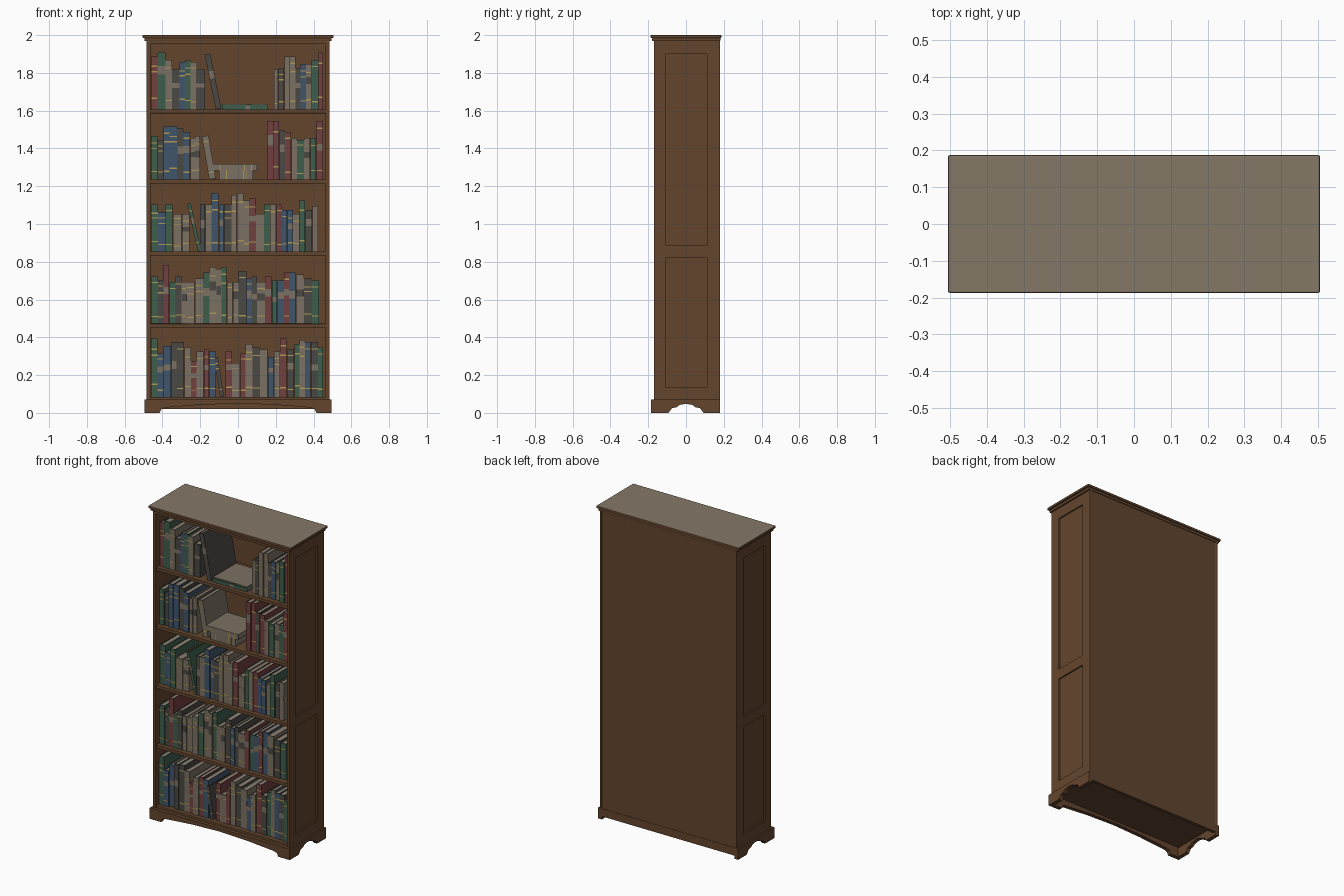
import bpy, bmesh, math, random
from mathutils import Matrix, Vector

if "Cube" in bpy.data.objects:
    bpy.data.objects.remove(bpy.data.objects["Cube"])
random.seed(7)

COLOURS = {
    "wood": (0.125, 0.060, 0.027),
    "top_taupe": (0.235, 0.190, 0.137),
    "red": (0.170, 0.050, 0.050),
    "green": (0.047, 0.110, 0.070),
    "blue": (0.052, 0.090, 0.150),
    "charcoal": (0.070, 0.065, 0.058),
    "tan": (0.200, 0.165, 0.125),
    "pages": (0.260, 0.215, 0.165),
    "gold": (0.430, 0.320, 0.090),
}
MATS = {}
for name, rgb in COLOURS.items():
    m = bpy.data.materials.new(name)
    m.use_nodes = True
    m.diffuse_color = (*rgb, 1)
    bsdf = m.node_tree.nodes["Principled BSDF"]
    bsdf.inputs["Base Color"].default_value = (*rgb, 1)
    bsdf.inputs["Roughness"].default_value = 0.8
    MATS[name] = m


def finish(name, bm, mats, matrix=None):
    bmesh.ops.recalc_face_normals(bm, faces=bm.faces)
    me = bpy.data.meshes.new(name)
    bm.to_mesh(me)
    bm.free()
    for m in mats:
        me.materials.append(MATS[m])
    ob = bpy.data.objects.new(name, me)
    if matrix:
        ob.matrix_world = matrix
    bpy.context.collection.objects.link(ob)
    return ob


def add_box(bm, x, y, z, mat=0):
    """Box from three (low, high) ranges."""
    size = Vector([r[1] - r[0] for r in (x, y, z)])
    mid = Vector([(r[1] + r[0]) / 2 for r in (x, y, z)])
    out = bmesh.ops.create_cube(bm, size=1, matrix=Matrix.Translation(mid) @ Matrix.Diagonal(size).to_4x4())
    for f in {f for v in out["verts"] for f in v.link_faces}:
        f.material_index = mat


def box(name, x, y, z, bevel=0):
    bm = bmesh.new()
    add_box(bm, x, y, z)
    if bevel:
        bmesh.ops.bevel(bm, geom=bm.edges[:], offset=bevel, segments=2, profile=0.5, affect="EDGES")
    return finish(name, bm, ["wood"])


def apron(name, half, top, place, thickness):
    """Skirt board: mirrored half outline, extruded; place maps (u, depth, z) to space."""
    low = half + [(-u, z) for u, z in reversed(half[:-1])]
    outline = low + [(-half[0][0], top), (half[0][0], top)]
    bm = bmesh.new()
    face = bm.faces.new([bm.verts.new(place(u, 0, z)) for u, z in outline])
    ext = bmesh.ops.extrude_face_region(bm, geom=[face])
    shift = Vector(place(0, thickness, 0)) - Vector(place(0, 0, 0))
    bmesh.ops.translate(bm, vec=shift, verts=[v for v in ext["geom"] if isinstance(v, bmesh.types.BMVert)])
    return finish(name, bm, ["wood"])


# Carcass: back, floor, ceiling and panelled sides
box("back_panel", (-0.478, 0.478), (0.165, 0.178), (0.02, 1.975))
box("ceiling", (-0.475, 0.475), (-0.16, 0.17), (1.952, 1.975))
box("top_rail", (-0.47, 0.47), (-0.17, -0.15), (1.952, 1.975))
for s, side in ((1, "left"), (-1, "right")):
    def wide(a, b):
        return tuple(sorted((s * a, s * b)))
    box(side + "_panel", wide(0.465, 0.476), (-0.16, 0.17), (0.06, 1.975))
    box(side + "_front_stile", wide(0.463, 0.485), (-0.17, -0.105), (0.06, 1.975), 0.002)
    box(side + "_back_stile", wide(0.470, 0.485), (0.11, 0.18), (0.06, 1.975), 0.002)
    for part, z in (("bottom", (0.06, 0.135)), ("middle", (0.82, 0.885)), ("top", (1.9, 1.975))):
        box(f"{side}_{part}_rail", wide(0.470, 0.485), (-0.106, 0.111), z)
    # Shaped side skirt
    apron(side + "_skirt", [(0.18, 0), (0.092, 0), (0.075, 0.025), (0.05, 0.03), (0.035, 0.042), (0, 0.048)],
          0.07, lambda u, d, z, s=s: (s * (0.47 + d), u, z), 0.025)

# Front skirt with feet and a shallow arch
apron("front_skirt", [(0.495, 0), (0.415, 0), (0.405, 0.02), (0.385, 0.028), (0.2, 0.043), (0, 0.05)],
      0.07, lambda u, d, z: (u, -0.185 + d, z), 0.025)
box("back_skirt", (-0.49, 0.49), (0.16, 0.18), (0.02, 0.07))

# Shelves
SHELVES = [0.085, 0.472, 0.854, 1.236, 1.607]
for i, z in enumerate(SHELVES):
    box(f"shelf_{i + 1}", (-0.467, 0.467), (-0.163, 0.168), (z - 0.021, z), 0.002)

# Crown: small moulding and capped top
box("crown_moulding", (-0.495, 0.495), (-0.179, 0.182), (1.968, 1.986), 0.004)
bm = bmesh.new()
add_box(bm, (-0.505, 0.505), (-0.187, 0.187), (1.984, 2.0))
bmesh.ops.bevel(bm, geom=bm.edges[:], offset=0.004, segments=2, profile=0.5, affect="EDGES")
bm.normal_update()
for f in bm.faces:
    f.material_index = int(f.normal.z > 0.9)
finish("top_board", bm, ["wood", "top_taupe"])

# Books
LETTER = {"r": "red", "g": "green", "b": "blue", "d": "charcoal", "t": "tan"}
count = 0


def book(x, z, w, h, letter, angle=0):
    """Cover boards, spine, page block and painted bands, tilted about its lower left edge."""
    global count
    count += 1
    front = random.uniform(-0.142, -0.128)
    depth = min(0.27, 0.11 + 0.45 * h) + random.uniform(0, 0.03)
    back = min(front + depth, 0.16)
    t = min(0.003, w / 5)
    bm = bmesh.new()
    add_box(bm, (0, w), (front, front + t), (0, h))
    for a in (0, w - t):
        add_box(bm, (a, a + t), (front, back), (0, h))
    add_box(bm, (t, w - t), (front + t, back - 0.004), (0.003, h - 0.004), 1)

    def band(low, high, mat):
        add_box(bm, (0.0004, w - 0.0004), (front - 0.001, front + 0.001), (low * h, high * h), mat)
    style = random.random()
    if style < 0.75:
        low = random.choice((0.14, 0.17, 0.2))
        band(low, low + 0.025, 2)
        band(1 - low, 1.025 - low, 2)
    if 0.2 < style < 0.45:
        band(0.7, 0.725, 2)
    if style > 0.55:
        low = random.uniform(0.48, 0.62)
        band(low, low + random.uniform(0.1, 0.18), 3)
    place = Matrix.Translation((x, 0, z)) @ Matrix.Rotation(angle, 4, "Y")
    label = "charcoal" if letter == "t" and style < 0.8 else "tan"
    finish(f"book_{count}", bm, [LETTER[letter], "pages", "gold", label], place)


# Upright runs: shelf, start, end, colours, heights in hundredths
RUNS = [
    (0, -0.46, -0.115, "gbbddtrtrb", [31, 23, 27, 29, 29, 26, 19, 24, 25, 24]),
    (0, -0.065, 0.452, "rtrtdtbtrdgtbdg", [24, 18, 23, 28, 26, 25, 21, 24, 31, 25, 28, 30, 29, 29, 26]),
    (1, -0.46, 0.43, "gdrgdtttgttgttdbdtrgbrbtdg",
     [25, 23, 31, 22, 25, 22, 22, 24, 27, 30, 29, 30, 22, 22, 28, 24, 25, 22, 25, 23, 23, 27, 27, 26, 24, 23]),
    (2, -0.46, -0.255, "gbgtt", [25, 21, 25, 20, 20]),
    (2, -0.2, 0.425, "dtbbdtttrtgtrbbtgdt",
     [25, 25, 31, 25, 25, 30, 31, 27, 28, 20, 25, 25, 25, 22, 22, 20, 27, 22, 24]),
    (3, -0.46, -0.2, "gdbbdbtt", [23, 21, 28, 28, 27, 25, 22, 23]),
    (3, 0.155, 0.45, "rrdrtgtgr", [31, 31, 26, 25, 22, 21, 22, 22, 31]),
    (4, -0.46, -0.175, "rgtdbgtd", [28, 30, 26, 21, 25, 26, 25, 21]),
    (4, 0.19, 0.45, "tdttdbtgr", [21, 22, 28, 28, 22, 24, 24, 26, 30]),
]
for shelf, x, end, letters, heights in RUNS:
    weights = [random.uniform(0.75, 1.25) for _ in letters]
    unit = (end - x) / sum(weights)
    for letter, h, weight in zip(letters, heights, weights):
        book(x, SHELVES[shelf], weight * unit - 0.001, h / 100, letter)
        x += weight * unit

# Leaning books
book(-0.095, SHELVES[0], 0.02, 0.21, "d", -0.15)
book(-0.212, SHELVES[2], 0.018, 0.26, "g", -0.22)
book(-0.152, SHELVES[3], 0.035, 0.23, "t", -0.17)
book(-0.118, SHELVES[4], 0.03, 0.295, "d", -0.2)

# Books lying flat, stacked upward
for shelf, stack in ((3, ((-0.1, 0.18, 0.048, "t"), (-0.13, 0.23, 0.034, "t"))),
                     (4, ((-0.085, 0.245, 0.022, "g"), (-0.085, 0.24, 0.006, "t")))):
    z = SHELVES[shelf]
    for x, length, w, letter in stack:
        z += w
        book(x, z, w, length, letter, math.pi / 2)
